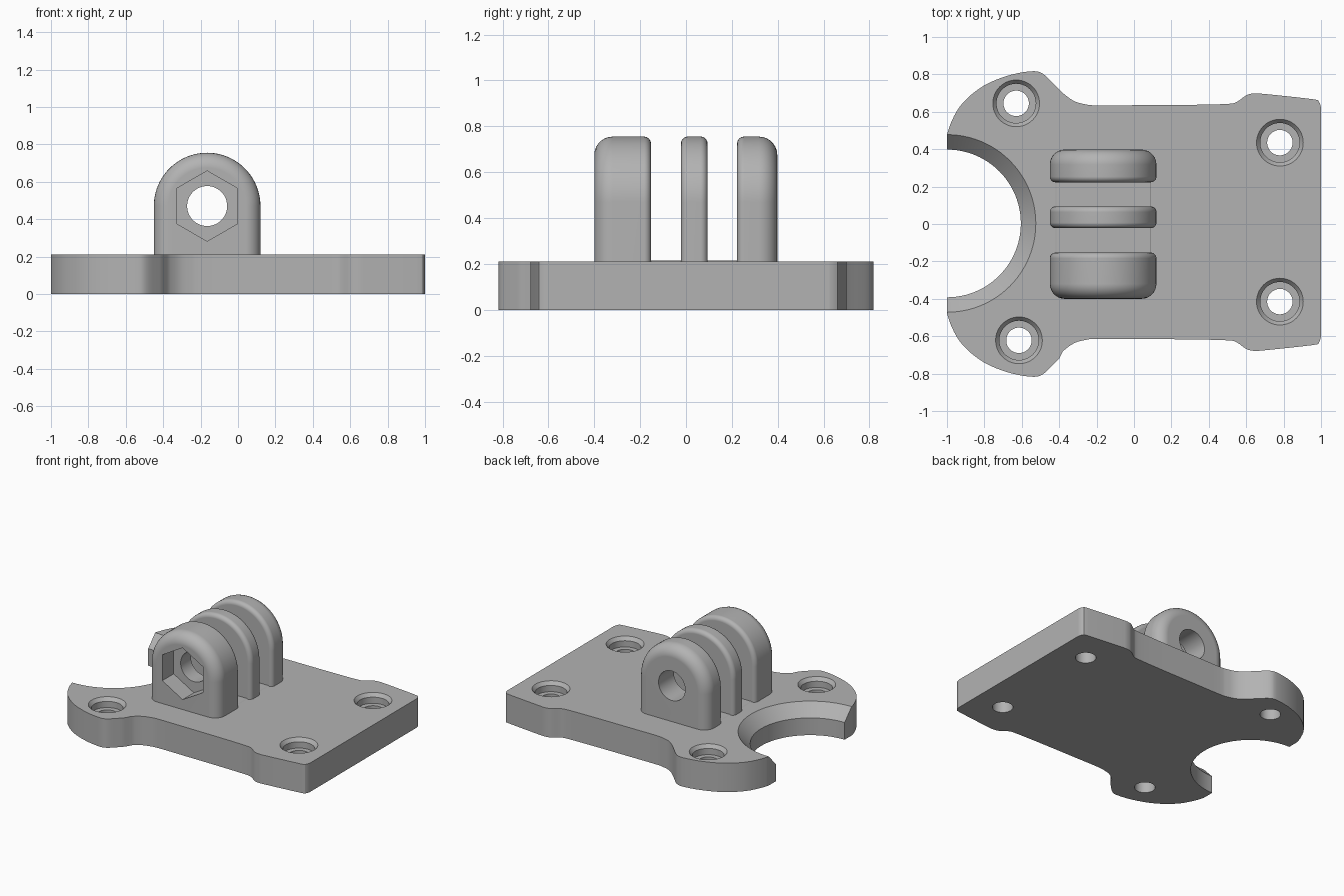
import bpy, bmesh, math
from mathutils import Vector, Matrix

if "Cube" in bpy.data.objects:
    bpy.data.objects.remove(bpy.data.objects["Cube"])

GREY = (0.45, 0.45, 0.45, 1)
mat = bpy.data.materials.new("mid grey plastic")
mat.use_nodes = True
mat.diffuse_color = GREY
mat.node_tree.nodes["Principled BSDF"].inputs["Base Color"].default_value = GREY

TOP = 0.21                 # plate thickness
PX, PZ = -0.165, 0.47      # pivot axis position
ARCH = 0.285               # finger radius


def loft(name, rings):
    """Closed solid skinned through a list of equal-length rings."""
    bm = bmesh.new()
    loops = [[bm.verts.new(p) for p in ring] for ring in rings]
    for a, b in zip(loops, loops[1:]):
        for i in range(len(a)):
            j = (i + 1) % len(a)
            bm.faces.new((a[i], a[j], b[j], b[i]))
    bm.faces.new(loops[0])
    bm.faces.new(loops[-1])
    bmesh.ops.recalc_face_normals(bm, faces=bm.faces)
    mesh = bpy.data.meshes.new(name)
    bm.to_mesh(mesh)
    bm.free()
    mesh.materials.append(mat)
    obj = bpy.data.objects.new(name, mesh)
    bpy.context.collection.objects.link(obj)
    return obj


def lathe(name, center, profile, sides=48, axis="Z"):
    """Solid of revolution from (radius, distance along axis) pairs."""
    turn = Matrix.Rotation(math.radians(90), 3, "X") if axis == "Y" else Matrix.Identity(3)
    rings = []
    for r, h in profile:
        ring = []
        for k in range(sides):
            a = math.tau * k / sides + math.pi / 2
            ring.append(Vector(center) + turn @ Vector((r * math.cos(a), r * math.sin(a), h)))
        rings.append(ring)
    return loft(name, rings)


def activate(obj):
    bpy.ops.object.select_all(action="DESELECT")
    obj.select_set(True)
    bpy.context.view_layer.objects.active = obj


def cut(obj, cutters):
    activate(obj)
    for c in cutters:
        mod = obj.modifiers.new("cut", "BOOLEAN")
        mod.operation = "DIFFERENCE"
        mod.solver = "EXACT"
        mod.object = c
        bpy.ops.object.modifier_apply(modifier=mod.name)
        bpy.data.objects.remove(c)


def finish(obj):
    activate(obj)
    bpy.ops.object.shade_smooth_by_angle(angle=math.radians(30))
    mod = obj.modifiers.new("flat caps", "WEIGHTED_NORMAL")
    mod.keep_sharp = True


def smooth_path(points, steps=3):
    """Open Catmull-Rom curve through the points."""
    pts = [Vector(p) for p in points]
    pts = [pts[0]] + pts + [pts[-1]]
    out = []
    for a, b, c, d in zip(pts, pts[1:], pts[2:], pts[3:]):
        for k in range(steps):
            t = k / steps
            out.append(0.5 * (2 * b + (c - a) * t + (2 * a - 5 * b + 4 * c - d) * t ** 2
                              + (3 * b - a - 3 * c + d) * t ** 3))
    return out + [pts[-1]]


# Base plate: half outline, mirrored to the front with a slight offset
half = smooth_path([
    (-1, .48), (-.975, .55), (-.93, .63), (-.86, .7), (-.77, .757), (-.65, .8),
    (-.54, .817), (-.49, .805), (-.44, .76), (-.38, .7), (-.32, .657), (-.26, .64),
    (-.2, .634), (0, .635), (.3, .637), (.5, .642), (.55, .653), (.6, .688), (.64, .698),
    (.7, .695), (.95, .668), (.988, .655), (1, .62)])
outline = [(p.x, p.y) for p in half]
outline += [(p.x, -p.y + (0.02 if p.x > -0.4 else 0)) for p in reversed(half)]
plate = loft("base_plate", [[(x, y, z) for x, y in outline] for z in (0, TOP)])

# Round bite with chamfered upper rim, and four stepped screw holes
cutters = [lathe("bite_cutter", (-1, 0.003, 0),
                 [(.395, -.1), (.395, .125), (.475, TOP), (.475, .3)], 96)]
for x, y in ((-.63, .645), (-.615, -.622), (.78, .435), (.78, -.415)):
    cutters.append(lathe("screw_cutter", (x, y, 0),
                         [(.068, -.1), (.068, .14), (.105, .14), (.105, .185),
                          (.125, TOP), (.125, .3)]))
cut(plate, cutters)
finish(plate)


def arch_ring(y, inset):
    r = ARCH - inset
    ring = [(PX + r * math.cos(math.pi * k / 40), y, PZ + r * math.sin(math.pi * k / 40))
            for k in range(41)]
    return [(PX + r, y, 0.1)] + ring + [(PX - r, y, 0.1)]


def finger(name, y0, y1, r0, r1, steps=7):
    """Arched finger with rounded front (r0) and back (r1) rims."""
    arc = [math.pi / 2 * k / steps for k in range(steps + 1)]
    rings = [arch_ring(y0 + r0 * (1 - math.cos(a)), r0 * (1 - math.sin(a))) for a in arc]
    rings += [arch_ring(y1 - r1 * (1 - math.cos(a)), r1 * (1 - math.sin(a))) for a in reversed(arc)]
    return loft(name, rings)


# Three hinge fingers sharing one bolt hole, the front one with a nut pocket
for name, y0, y1, r0, r1 in (("front_finger", -.4, -.153, .08, .03),
                             ("middle_finger", -.022, .094, .03, .03),
                             ("back_finger", .223, .398, .03, .08)):
    obj = finger(name, y0, y1, r0, r1)
    tools = [lathe("bolt_cutter", (PX, 0, PZ), [(.107, -.6), (.107, .6)], axis="Y")]
    if name == "front_finger":
        tools.append(lathe("nut_cutter", (PX, 0, PZ), [(.188, .27), (.188, .6)], 6, "Y"))
    cut(obj, tools)
    finish(obj)

# Thin raised floor between the fingers
floor = loft("finger_floor", [
    [(PX + sx * w, sy * 0.3, z) for sx, sy in ((-1, -1), (1, -1), (1, 1), (-1, 1))]
    for w, z in ((.256, TOP - .02), (.256, TOP), (.25, TOP + .004))])
finish(floor)
